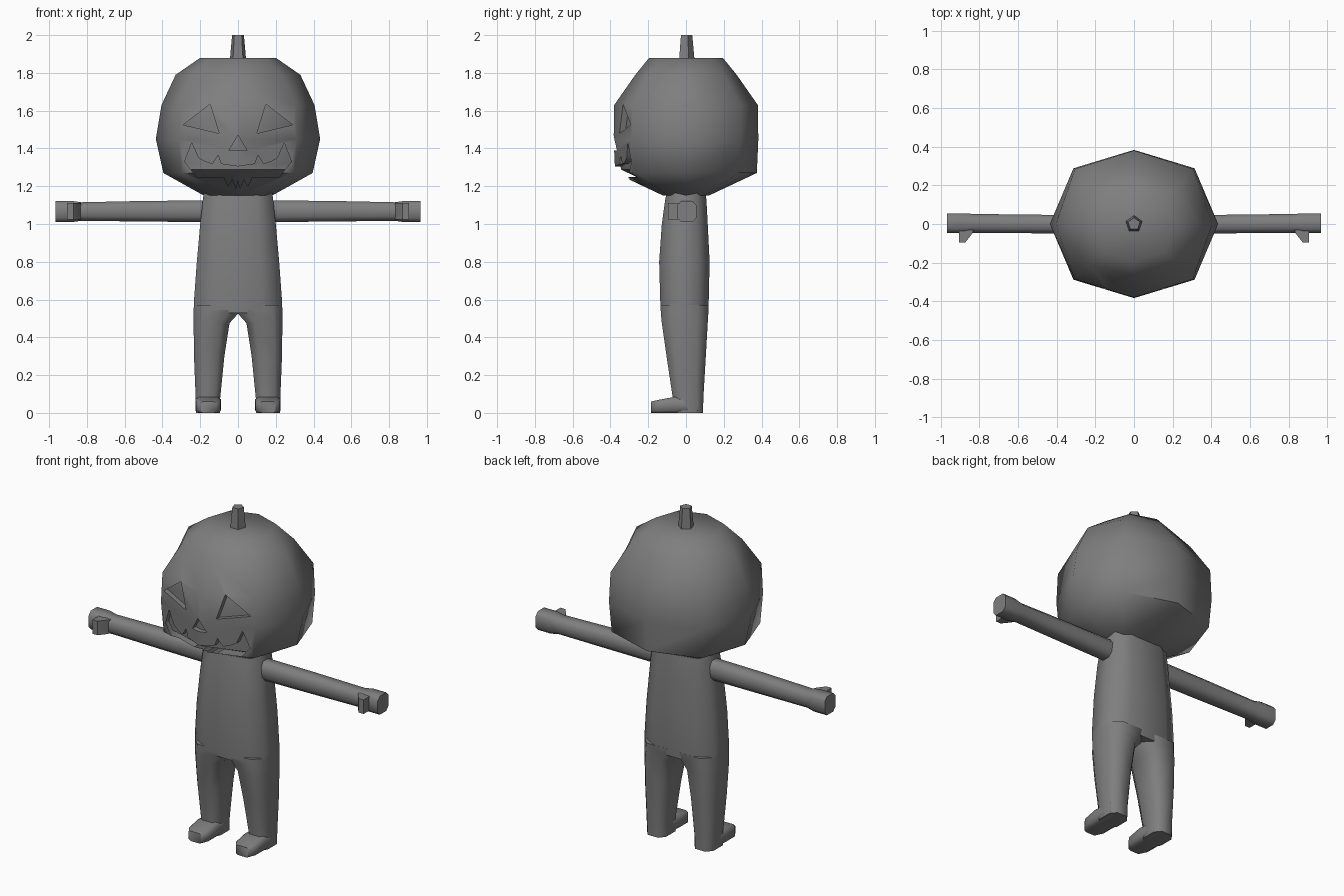
import bpy, bmesh, math
from mathutils import Vector

if "Cube" in bpy.data.objects:
    bpy.data.objects.remove(bpy.data.objects["Cube"])

grey = bpy.data.materials.new("dark_grey")
grey.diffuse_color = (0.21, 0.21, 0.21, 1)
grey.use_nodes = True
grey.node_tree.nodes["Principled BSDF"].inputs["Base Color"].default_value = grey.diffuse_color


def loft(name, rings, angle=60):
    """Skin a list of equal-length point rings and cap both ends."""
    bm = bmesh.new()
    vs = [[bm.verts.new(p) for p in r] for r in rings]
    n = len(vs[0])
    for a, b in zip(vs, vs[1:]):
        for i in range(n):
            bm.faces.new((a[i], a[(i + 1) % n], b[(i + 1) % n], b[i]))
    bm.faces.new(vs[0])
    bm.faces.new(vs[-1])
    bmesh.ops.recalc_face_normals(bm, faces=bm.faces)
    me = bpy.data.meshes.new(name)
    bm.to_mesh(me)
    bm.free()
    me.materials.append(grey)
    ob = bpy.data.objects.new(name, me)
    bpy.context.collection.objects.link(ob)
    smooth(ob, angle)
    return ob


def smooth(ob, angle):
    bpy.ops.object.select_all(action='DESELECT')
    ob.select_set(True)
    bpy.context.view_layer.objects.active = ob
    bpy.ops.object.shade_smooth_by_angle(angle=math.radians(angle))


def octagon(u0, u1, v0, v1, k=0.55):
    """Eight points in a box; k is how far the flat sides reach to the corners."""
    cu, cv, hu, hv = (u0 + u1) / 2, (v0 + v1) / 2, (u1 - u0) / 2, (v1 - v0) / 2
    pts = [(1, -k), (1, k), (k, 1), (-k, 1), (-1, k), (-1, -k), (-k, -1), (k, -1)]
    return [(cu + hu * a, cv + hv * b) for a, b in pts]


def cut(target, tool):
    mod = target.modifiers.new("cut", 'BOOLEAN')
    mod.operation, mod.object, mod.solver = 'DIFFERENCE', tool, 'EXACT'
    bpy.context.view_layer.objects.active = target
    bpy.ops.object.modifier_apply(modifier=mod.name)


# Pumpkin head: height, side reach, front reach, diagonal x and y
HEAD = [(1.15, .18, .12, .14, .09), (1.27, .395, .375, .30, .28),
        (1.45, .435, .383, .313, .288), (1.63, .405, .38, .305, .285),
        (1.79, .33, .268, .235, .20), (1.88, .20, .195, .15, .145)]


def head_rings(s):
    rings = []
    for z, x, y, dx, dy in HEAD:
        z, x, y, dx, dy = 1.5 + (z - 1.5) * s, x * s, y * s, dx * s, dy * s
        rings.append([(x, 0, z), (dx, dy, z), (0, y, z), (-dx, dy, z),
                      (-x, 0, z), (-dx, -dy, z), (0, -y, z), (dx, -dy, z)])
    return rings


head = loft("pumpkin_head", head_rings(1))
core = loft("head_core_helper", head_rings(.92))

# Carved face: eyes, nose and jagged mouth, all sunk to the core depth
eye = [(.148, 1.634), (.29, 1.525), (.10, 1.48)]
nose = [(0, 1.47), (-.048, 1.39), (.048, 1.39)]
half = [(0, 1.305), (.09, 1.318), (.105, 1.365), (.135, 1.318), (.175, 1.33),
        (.21, 1.35), (.245, 1.43), (.283, 1.33), (.215, 1.245), (.075, 1.25),
        (.052, 1.20), (.03, 1.24), (.012, 1.19), (0, 1.235)]
mouth = half + [(-x, z) for x, z in half[-2:0:-1]]
for label, shape in (("left_eye", eye), ("right_eye", [(-x, z) for x, z in eye]),
                     ("nose", nose), ("mouth", mouth)):
    tool = loft(label + "_cutter", [[(x, y, z) for x, z in shape] for y in (-.5, -.12)])
    cut(tool, core)
    cut(head, tool)
    bpy.data.objects.remove(tool)
bpy.data.objects.remove(core)
smooth(head, 60)

# Stem: tapered pentagon
loft("stem", [[(r * math.sin(i * math.tau / 5), r * math.cos(i * math.tau / 5), z)
               for i in range(5)] for z, r in ((1.87, .045), (2.0, .033))], 30)

# Torso: height, half width, front, back
loft("torso", [[(x, y, z) for x, y in octagon(-w, w, f, b)] for z, w, f, b in (
    (.53, .234, -.133, .117), (.58, .234, -.136, .12), (.80, .218, -.142, .125),
    (1.0, .20, -.128, .115), (1.13, .186, -.11, .108), (1.18, .18, -.10, .10))])

for s, side in ((1, "left"), (-1, "right")):
    # Leg: height, inner x, outer x, front, back
    loft(side + "_leg", [[(s * x, y, z) for x, y in octagon(a, o, f, b)]
         for z, a, o, f, b in ((.57, -.01, .234, -.135, .12), (.525, .0, .235, -.133, .118),
                               (.475, .045, .235, -.128, .115), (.3, .072, .233, -.103, .105),
                               (.08, .094, .224, -.07, .092), (0, .095, .222, -.07, .09))])
    # Foot: y, inner x, outer x, top
    loft(side + "_foot", [[(s * x, y, z) for x, z in octagon(a, o, 0, t, .7)]
         for y, a, o, t in ((-.185, .115, .20, .06), (-.15, .093, .222, .068),
                            (-.06, .09, .226, .085), (.06, .10, .22, .08))])
    # Arm and fist: x, front, back, bottom, top, squareness
    loft(side + "_arm", [[(s * x, y, z) for y, z in octagon(f, b, lo, hi, k)]
         for x, f, b, lo, hi, k in ((.15, -.05, .045, 1.01, 1.125, .5),
                                    (.5, -.048, .048, 1.013, 1.122, .5),
                                    (.83, -.046, .052, 1.017, 1.115, .5),
                                    (.88, -.046, .055, 1.01, 1.122, .6),
                                    (.966, -.046, .055, 1.01, 1.122, .6))])
    # Thumb
    thumb = [(.83, -.03), (.835, -.048), (.872, -.095), (.906, -.095), (.906, -.03)]
    loft(side + "_thumb", [[(s * x, y, z) for x, y in thumb] for z in (1.025, 1.11)], 40)
